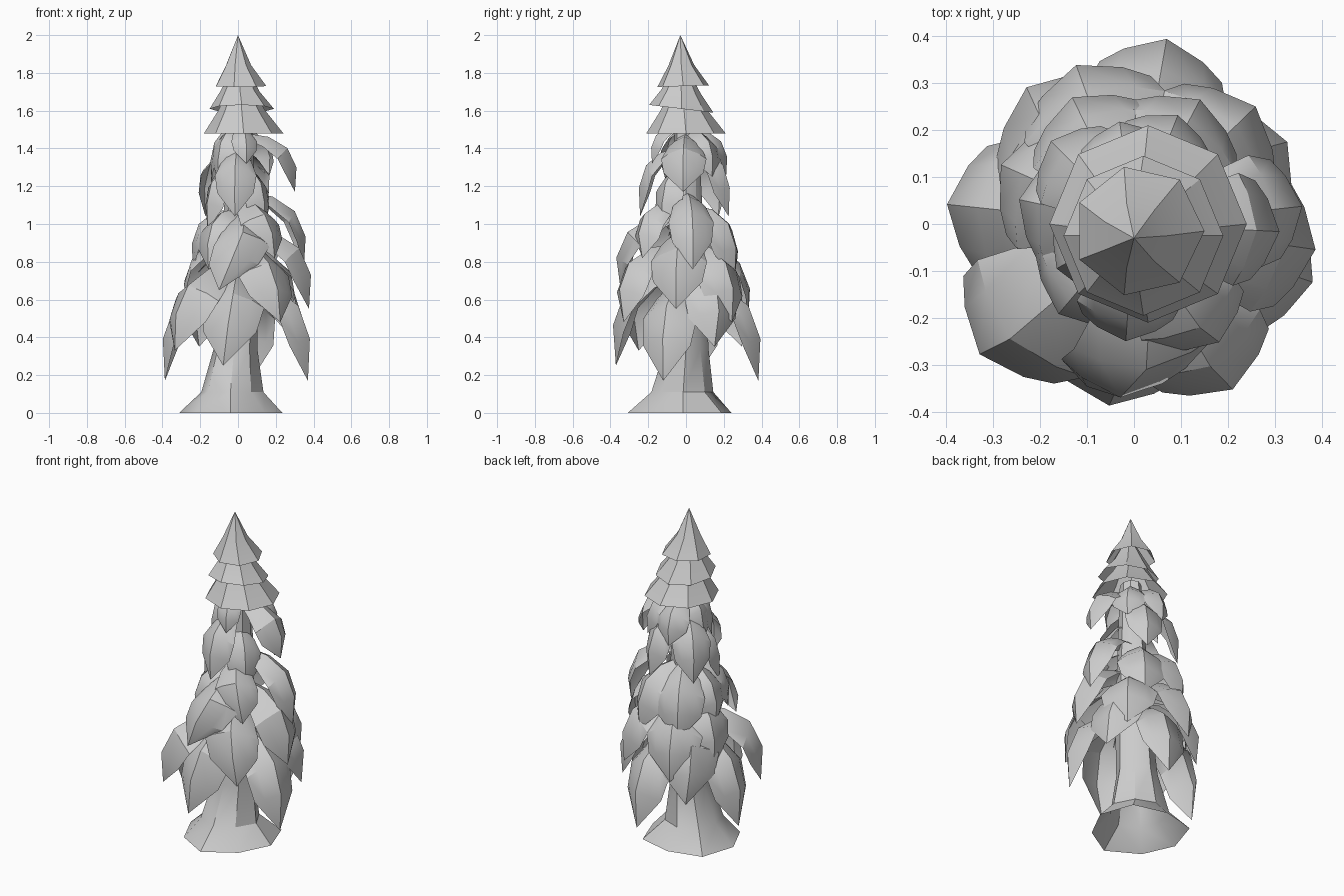
import bpy, bmesh
from math import sin, cos, radians, pi
from mathutils import Vector

cube = bpy.data.objects.get("Cube")
if cube:
    bpy.data.objects.remove(cube)

grey = bpy.data.materials.new("plain grey")
grey.use_nodes = True
grey.diffuse_color = (0.6, 0.6, 0.6, 1)
grey.node_tree.nodes["Principled BSDF"].inputs["Base Color"].default_value = grey.diffuse_color


def make_object(name, bm):
    bmesh.ops.remove_doubles(bm, verts=bm.verts, dist=0.0005)
    bmesh.ops.recalc_face_normals(bm, faces=bm.faces)
    if sum(face.normal.z for face in bm.faces) < 0:
        bmesh.ops.reverse_faces(bm, faces=bm.faces)
    mesh = bpy.data.meshes.new(name)
    bm.to_mesh(mesh)
    bm.free()
    mesh.materials.append(grey)
    obj = bpy.data.objects.new(name, mesh)
    bpy.context.collection.objects.link(obj)
    bpy.ops.object.select_all(action="DESELECT")
    obj.select_set(True)
    bpy.context.view_layer.objects.active = obj
    bpy.ops.object.shade_smooth_by_angle(angle=radians(32))


def bridge(bm, loops, closed):
    for lower, upper in zip(loops, loops[1:]):
        count = len(lower)
        for i in range(count if closed else count - 1):
            j = (i + 1) % count
            bm.faces.new((lower[i], lower[j], upper[j], upper[i]))


def lathe(name, rings, sides, tilt=0.0, wobble=0.0):
    """Open faceted tube through rings of (centre x, centre y, height, radius)."""
    bm = bmesh.new()
    loops = []
    for k, (x, y, z, radius) in enumerate(rings):
        loop = []
        for i in range(sides):
            angle = 2 * pi * i / sides
            r = radius * (1 + wobble * sin(i * 2.4 + k))
            px, py = r * cos(angle), r * sin(angle)
            loop.append(bm.verts.new((x + px, y + py, z + tilt * py)))
        loops.append(loop)
    bridge(bm, loops, True)
    make_object(name, bm)


# Leaf stations: reach outwards, drop, half width (fractions of the leaf size)
STATIONS = [(0, 0, 0.3), (0.45, 0.06, 0.72), (0.82, 0.25, 1),
            (1, 0.58, 0.88), (0.97, 1, 0)]


def leaf(name, angle, reach, top, tip, width, lean):
    """Drooping folded blade that starts at the trunk and ends in a point."""
    bm = bmesh.new()
    start, rows = 0.04, []
    for out, drop, wide in STATIONS:
        a = radians(angle + lean * (drop - 0.6))
        radial = Vector((cos(a), sin(a), 0))
        sideways = Vector((-sin(a), cos(a), 0))
        spine = radial * (start + (reach - start) * out)
        spine.z = top + (tip - top) * drop
        row = []
        for s in (-1, -0.65, 0, 0.65, 1):
            sag = abs(s) ** 1.6 * wide * width
            point = spine + sideways * (s * wide * width) - radial * (sag * (0.25 + drop / 2))
            point.z -= sag * 0.65 * (1 - drop)
            row.append(bm.verts.new(point))
        rows.append(row)
    bridge(bm, rows, False)
    make_object(name, bm)


def whorl(name, angles, reach, top, tip, width, lean=0):
    for number, angle in enumerate(angles, 1):
        leaf(f"{name}_{number}", angle, reach, top, tip, width, lean)


# Trunk with flared foot
lathe("trunk", [(-0.04, -0.015, 0, 0.275), (-0.04, -0.015, 0.11, 0.165), (-0.02, 0, 0.34, 0.115),
                (0, 0, 0.7, 0.1), (0.02, 0, 1.55, 0.06)], sides=8, wobble=0.07)

# Whorls of leaves from the ground up
whorl("lowest_leaf", (-18, 80, 174), reach=0.4, top=0.7, tip=0.17, width=0.15)
whorl("front_low_leaf", (-98,), reach=0.39, top=0.76, tip=0.25, width=0.16, lean=-10)
whorl("corner_leaf", (-140,), reach=0.43, top=0.79, tip=0.33, width=0.17, lean=-8)
whorl("back_low_leaf", (28, 128), reach=0.37, top=0.8, tip=0.35, width=0.16, lean=-8)
whorl("lower_middle_leaf", (-59,), reach=0.41, top=0.9, tip=0.48, width=0.15, lean=8)
whorl("back_middle_leaf", (44, 110), reach=0.36, top=0.9, tip=0.48, width=0.16)
whorl("side_leaf", (-8,), reach=0.39, top=0.98, tip=0.55, width=0.15)
whorl("left_leaf", (156,), reach=0.31, top=0.92, tip=0.54, width=0.15)
whorl("front_middle_leaf", (-95,), reach=0.37, top=1.06, tip=0.65, width=0.15, lean=-28)
whorl("middle_leaf", (-130, 168), reach=0.25, top=1.08, tip=0.76, width=0.13)
whorl("right_middle_leaf", (6,), reach=0.36, top=1.17, tip=0.76, width=0.12)
whorl("rear_middle_leaf", (62, 116), reach=0.3, top=1.1, tip=0.71, width=0.14)
whorl("upper_middle_leaf", (-54,), reach=0.31, top=1.13, tip=0.82, width=0.12, lean=10)
whorl("high_leaf", (-94, 68, 135), reach=0.25, top=1.4, tip=1.04, width=0.11)
whorl("inner_high_leaf", (-150, -42), reach=0.19, top=1.3, tip=0.97, width=0.1)
whorl("high_side_leaf", (-3,), reach=0.31, top=1.48, tip=1.17, width=0.12)
whorl("crown_leaf", (98, 40), reach=0.22, top=1.5, tip=1.25, width=0.1)
whorl("inner_crown_leaf", (-135, 165), reach=0.15, top=1.5, tip=1.22, width=0.09)
whorl("front_crown_leaf", (-76,), reach=0.19, top=1.52, tip=1.32, width=0.07)

# Stacked hollow skirts ending in the pointed top
lathe("lower_skirt", [(0.03, 0, 1.48, 0.21), (0.02, -0.01, 1.6, 0.125),
                      (0.01, -0.02, 1.74, 0.05)], sides=8)
lathe("middle_skirt", [(0.02, -0.025, 1.61, 0.17), (0.01, -0.025, 1.7, 0.105),
                       (0.01, -0.03, 1.82, 0.04)], sides=8, tilt=-0.12)
lathe("pointed_top", [(0.01, -0.015, 1.73, 0.14), (0, -0.025, 1.84, 0.07),
                      (0, -0.03, 2, 0)], sides=7, tilt=0.03)
